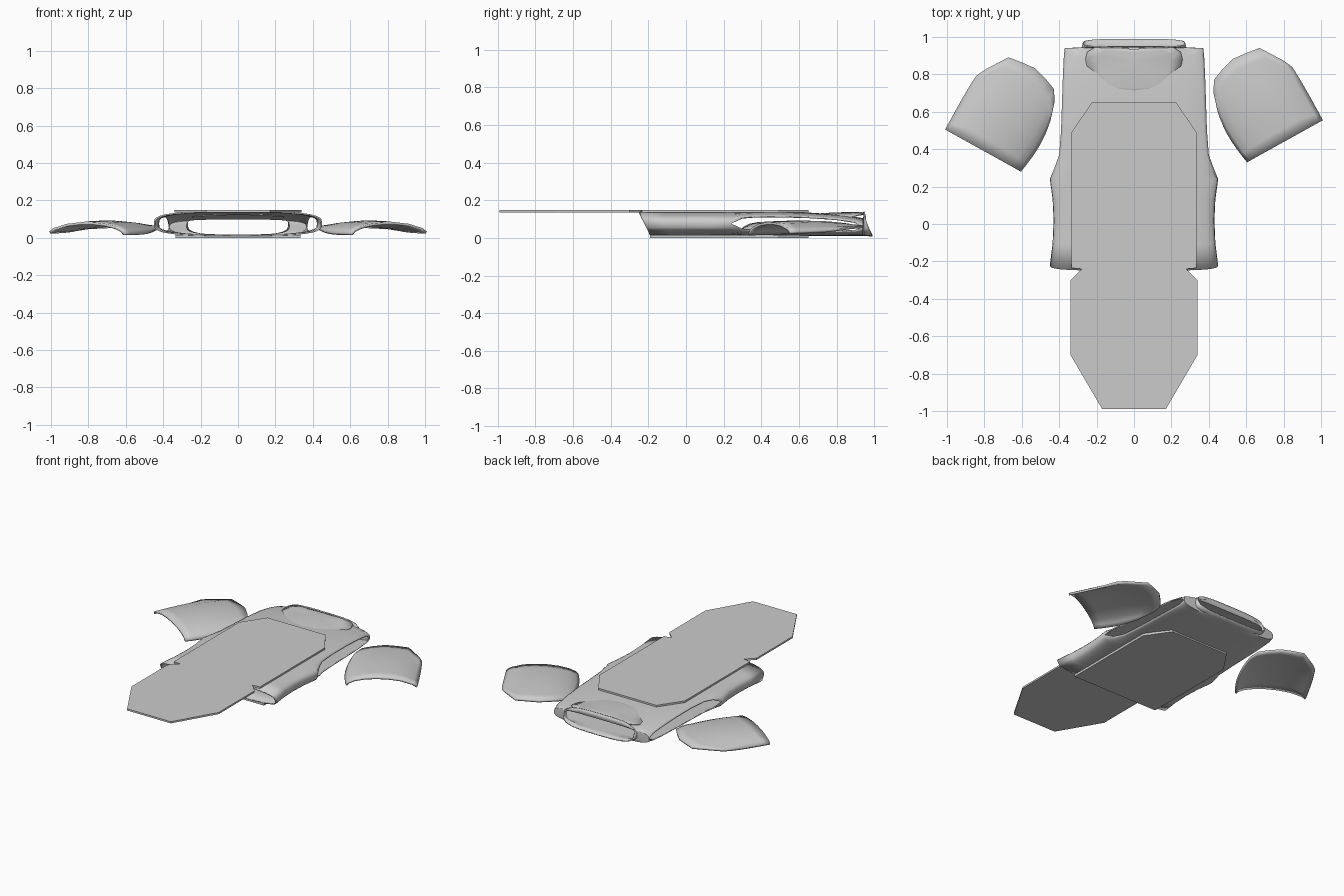
import bpy, bmesh
from math import sin, cos, pi, radians
from mathutils import Vector

cube = bpy.data.objects.get("Cube")
if cube:
    bpy.data.objects.remove(cube)

GREY = bpy.data.materials.new("light grey")
GREY.use_nodes = True
GREY.diffuse_color = (0.6, 0.6, 0.6, 1)
GREY.node_tree.nodes["Principled BSDF"].inputs["Base Color"].default_value = (0.6, 0.6, 0.6, 1)


def finish(name, bm, thickness=0, smooth=True):
    """Turn a bmesh into a named, shaded object, optionally thickened."""
    bmesh.ops.remove_doubles(bm, verts=bm.verts, dist=0.0005)
    bmesh.ops.recalc_face_normals(bm, faces=bm.faces)
    mesh = bpy.data.meshes.new(name)
    bm.to_mesh(mesh)
    bm.free()
    mesh.materials.append(GREY)
    obj = bpy.data.objects.new(name, mesh)
    bpy.context.collection.objects.link(obj)
    if thickness:
        mod = obj.modifiers.new("thickness", 'SOLIDIFY')
        mod.thickness = thickness
        mod.offset = -1
    if smooth:
        bpy.ops.object.select_all(action='DESELECT')
        obj.select_set(True)
        bpy.context.view_layer.objects.active = obj
        bpy.ops.object.shade_smooth_by_angle(angle=radians(40))
    return obj


def skin(bm, rows):
    """Join rows of points with quads."""
    grid = [[bm.verts.new(p) for p in row] for row in rows]
    for a, b in zip(grid, grid[1:]):
        for i in range(len(a) - 1):
            bm.faces.new((a[i], a[i + 1], b[i + 1], b[i]))


def plate(name, half, z0, z1):
    """Flat plate from the right half of its outline."""
    outline = half + [(-x, y) for x, y in reversed(half)]
    bm = bmesh.new()
    face = bm.faces.new([bm.verts.new((x, y, z0)) for x, y in outline])
    top = bmesh.ops.extrude_face_region(bm, geom=[face])["geom"]
    bmesh.ops.translate(bm, vec=(0, 0, z1 - z0),
                        verts=[v for v in top if isinstance(v, bmesh.types.BMVert)])
    return finish(name, bm, smooth=False)


# Vest body: y, half width, top, bottom, armhole gap angle, tilt of the rim
STATIONS = [
    (-.22, .45, .142, .010, 0, .03),
    (-.10, .435, .142, .010, 0, .01),
    (.02, .43, .142, .010, 0, 0),
    (.13, .435, .142, .010, 0, 0),
    (.24, .45, .142, .010, 0, 0),
    (.30, .425, .142, .010, .3, 0),
    (.37, .40, .142, .010, .45, 0),
    (.50, .39, .140, .010, .5, 0),
    (.65, .385, .135, .010, .5, 0),
    (.80, .38, .125, .010, .45, 0),
    (.90, .375, .112, .010, .3, 0),
    (.94, .37, .105, .010, 0, 0),
    (.945, .28, .118, .010, 0, 0),
    (.965, .275, .138, .008, 0, .025),
]
STEPS = 20
POWER = 0.6


def arc(station, side):
    y, hw, top, bottom, gap, tilt = station
    mid, high = (top + bottom) / 2, (top - bottom) / 2
    points = []
    for i in range(STEPS + 1):
        t = gap + (pi - 2 * gap) * i / STEPS
        c = cos(t) / cos(gap)
        x = hw * abs(c) ** POWER * (1 if c > 0 else -1)
        s = max(sin(t), 0) ** POWER * side
        points.append((x, y - tilt * s, mid + high * s))
    return points


bm = bmesh.new()
for side in (1, -1):
    skin(bm, [arc(s, side) for s in STATIONS])
finish("vest_body", bm, 0.008)

# Raised throat panel in front of the neck opening
HALF_THROAT = [(0, .68), (.1, .685), (.18, .71), (.24, .79), (.26, .88), (.25, .92), (.2, .95), (0, .935)]
bm = bmesh.new()
rows = []
for k in range(5):
    f = k / 4
    row = []
    for x, y in HALF_THROAT + [(-x, y) for x, y in reversed(HALF_THROAT)]:
        rim = .128 - .2 * x * x if y < .9 else .137 - .2 * x * x
        row.append((x * f, .87 + (y - .87) * f, .137 + (rim - .137) * f * f))
    rows.append(row)
skin(bm, rows)
finish("throat_panel", bm, 0.006)

# Front plate with its long hanging flap, and the back plate
SHOULDER_CUT = [(.335, .49), (.225, .65)]
plate("front_plate", [(.17, -.99), (.34, -.70), (.34, -.30), (.28, -.24), (.335, -.235)] + SHOULDER_CUT,
      .136, .148)
plate("back_plate", [(.335, -.19)] + SHOULDER_CUT, 0, .016)


# Arched sleeve caps lying beside the vest
def sleeve_cap(name, sign, y_mid):
    along = Vector((.484 * -sign, .876))
    across = Vector((.876 * -sign, -.484))
    tips = [(-.22, .33), (-.195, .38), (-.117, .50), (-.04, .51), (.034, .517),
            (.11, .495), (.175, .469), (.21, .41), (.225, .36)]
    rows = []
    for k in range(9):
        f = k / 8
        row = []
        for u, v in tips:
            arch = max(0, 1 - (u / .226) ** 2) ** .5
            bulge = .02 * sin(pi * f) * max(u, 0) / .22
            p = Vector((.81 * sign, y_mid)) + across * (u + bulge) + along * v * f
            z = .008 + .062 * arch + .01 * sin(pi * f) * arch
            z += f ** 3 * (.03 - .045 * arch)
            row.append((p.x, p.y, z))
        rows.append(row)
    bm = bmesh.new()
    skin(bm, rows)
    bmesh.ops.recalc_face_normals(bm, faces=bm.faces)
    if sum(f.normal.z for f in bm.faces) < 0:
        bmesh.ops.reverse_faces(bm, faces=bm.faces)
    finish(name, bm, 0.014)


sleeve_cap("right_sleeve_cap", -1, .395)
sleeve_cap("left_sleeve_cap", 1, .445)
